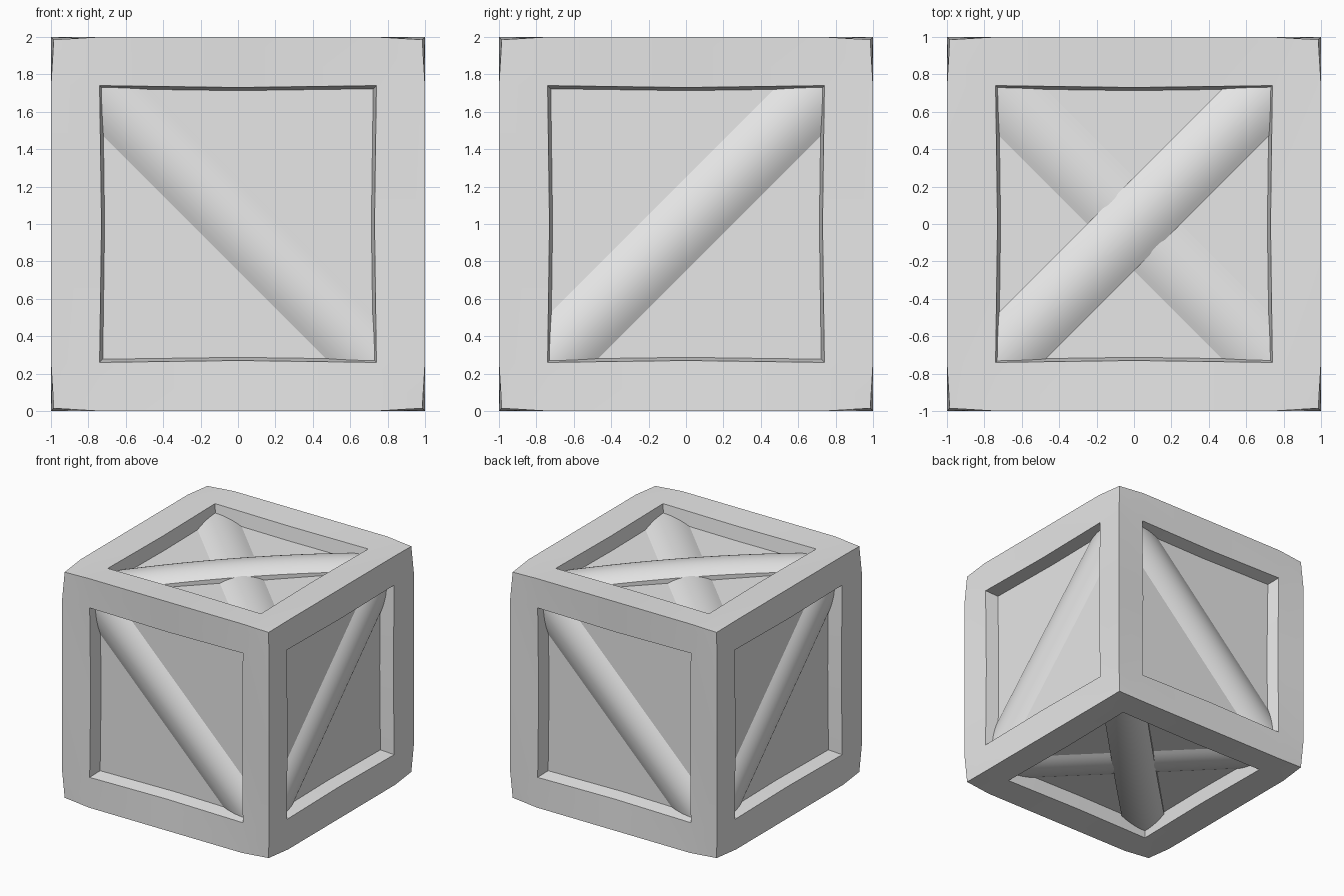
import bpy, bmesh
from math import pi, sin, cos, radians
from mathutils import Matrix, Vector

old = bpy.data.objects.get("Cube")
if old:
    bpy.data.objects.remove(old, do_unlink=True)

grey = bpy.data.materials.new("plain_grey")
grey.use_nodes = True
colour = (0.8, 0.8, 0.8, 1)
grey.diffuse_color = colour
grey.node_tree.nodes["Principled BSDF"].inputs["Base Color"].default_value = colour

UP = Matrix.Translation((0, 0, 1))   # the crate is modelled around its centre
RIM, DEPTH, BEAM_W = 0.74, 0.12, 0.177
FLOOR = 0.99 - DEPTH


def finish(name, bm, matrix):
    bm.transform(matrix)
    bmesh.ops.recalc_face_normals(bm, faces=bm.faces)
    mesh = bpy.data.meshes.new(name)
    bm.to_mesh(mesh)
    bm.free()
    mesh.materials.append(grey)
    obj = bpy.data.objects.new(name, mesh)
    bpy.context.collection.objects.link(obj)
    bpy.ops.object.select_all(action='DESELECT')
    obj.select_set(True)
    bpy.context.view_layer.objects.active = obj
    bpy.ops.object.shade_smooth_by_angle(angle=radians(35))


def crate_body():
    """Cube whose faces carry a wide border around a sunken panel."""
    bm = bmesh.new()
    bmesh.ops.create_cube(bm, size=2)
    bmesh.ops.subdivide_edges(bm, edges=bm.edges, cuts=3, use_grid_fill=True)
    for v in bm.verts:
        size = [abs(c) for c in v.co]
        outer = sum(s > 0.9 for s in size)
        mid_rim = outer == 1 and any(s < 0.1 for s in size)
        for i, s in enumerate(size):
            if s > 0.9:      # slightly bowed edges, tucked-in corners
                new = {1: 0.99, 2: 1.0, 3: 0.985}[outer]
            elif s > 0.1:
                new = RIM - 0.01 if mid_rim else RIM
            else:
                new = 0
            v.co[i] = new if v.co[i] > 0 else -new
    panels = [f for f in bm.faces
              if sum(abs(c) < 0.5 for c in f.calc_center_median()) == 2]
    bmesh.ops.recalc_face_normals(bm, faces=bm.faces)
    bmesh.ops.inset_region(bm, faces=panels, thickness=0.017, depth=-DEPTH,
                           use_even_offset=True)
    finish("crate_body", bm, UP)


def beam(name, matrix, angle, height=0.055, lift=0.0):
    """Rounded diagonal board lying on a panel, optionally bowed outward."""
    bm = bmesh.new()
    steps, arc, half = 16, 12, 0.78 * 2 ** 0.5
    rows = []
    for i in range(steps + 1):
        t = 2 * i / steps - 1
        base = FLOOR + lift * (1 - t * t)
        section = [(-BEAM_W, FLOOR - 0.02)]
        for k in range(arc + 1):
            s = 2 * k / arc - 1
            section.append((s * BEAM_W, base + height * (1 - s * s)))
        section.append((BEAM_W, FLOOR - 0.02))
        rows.append([bm.verts.new((t * half, y, z)) for y, z in section])
    for a, b in zip(rows, rows[1:]):
        for k in range(len(a) - 1):
            bm.faces.new((a[k], b[k], b[k + 1], a[k + 1]))
    finish(name, bm, UP @ matrix @ Matrix.Rotation(radians(angle), 4, 'Z'))


crate_body()

# One diagonal on each upright side
stand = Matrix.Rotation(pi / 2, 4, 'X')
for i, (side, angle) in enumerate((("front", -45), ("left", 45),
                                   ("back", -45), ("right", 45))):
    beam(side + "_beam", Matrix.Rotation(i * pi / 2, 4, 'Z') @ stand, angle)

# Crossed diagonals on top and bottom
flip = Matrix.Rotation(pi, 4, 'X')
for side, matrix, angle in (("top", Matrix.Identity(4), 45), ("bottom", flip, -45)):
    beam(side + "_outer_beam", matrix, angle, lift=0.04)
    beam(side + "_inner_beam", matrix, -angle, height=0.045)
